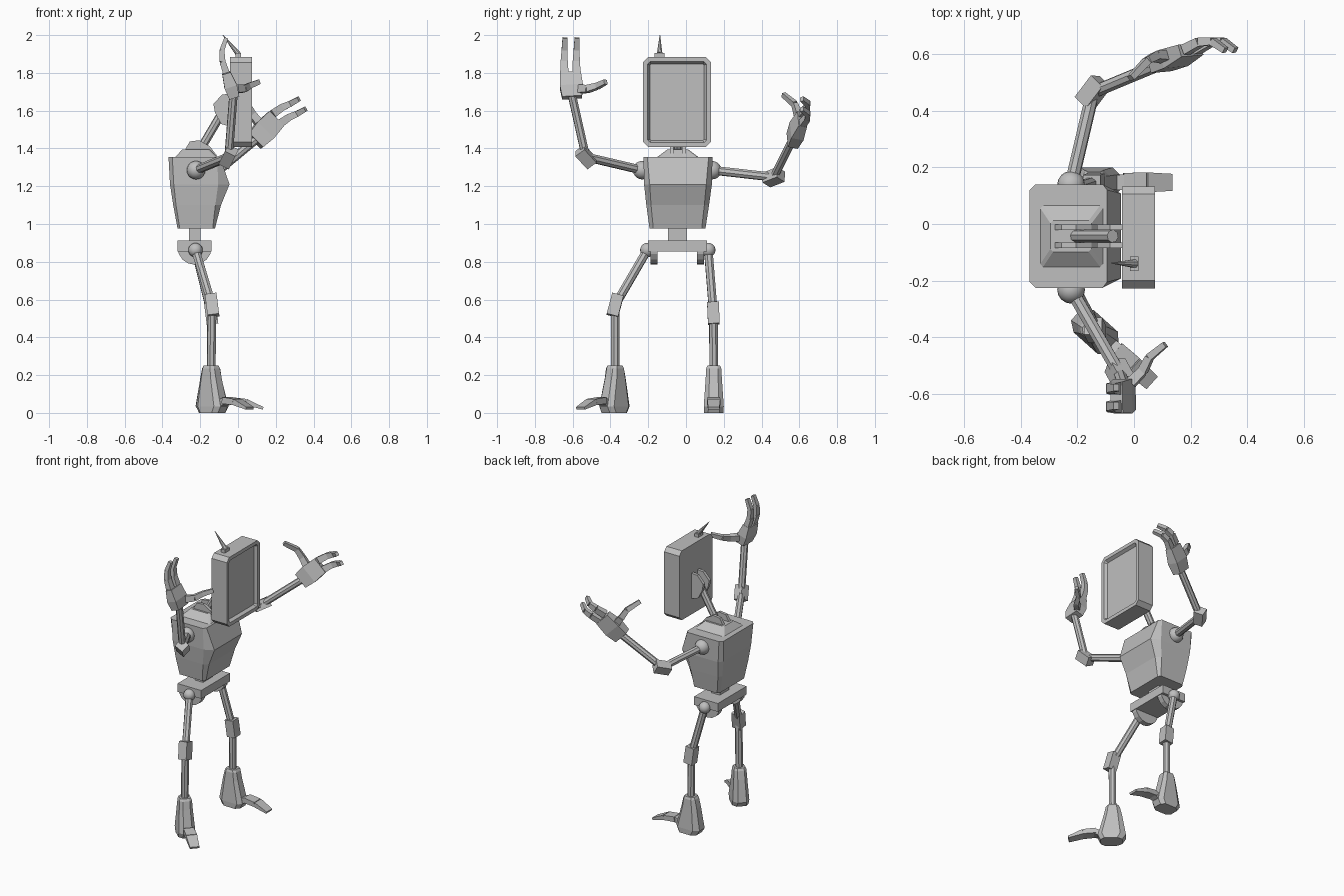
import bpy, bmesh, math
from mathutils import Vector, Matrix

if "Cube" in bpy.data.objects:
    bpy.data.objects.remove(bpy.data.objects["Cube"])

grey = bpy.data.materials.new("plain grey")
grey.diffuse_color = (0.52, 0.52, 0.52, 1)
grey.use_nodes = True
grey.node_tree.nodes["Principled BSDF"].inputs["Base Color"].default_value = grey.diffuse_color
YC = -0.043                      # the body's mid plane


def finish(name, bm, smooth=False):
    bmesh.ops.recalc_face_normals(bm, faces=bm.faces)
    for f in bm.faces:
        f.smooth = smooth
    me = bpy.data.meshes.new(name)
    bm.to_mesh(me)
    bm.free()
    me.materials.append(grey)
    ob = bpy.data.objects.new(name, me)
    bpy.context.collection.objects.link(ob)
    return ob


def skin(name, rings, mat=None):
    """Join equal-length rings of points into a closed solid."""
    bm = bmesh.new()
    vs = [[bm.verts.new(p) for p in r] for r in rings]
    n = len(vs[0])
    bm.faces.new(vs[0])
    bm.faces.new(vs[-1])
    for a, b in zip(vs, vs[1:]):
        for i in range(n):
            j = (i + 1) % n
            bm.faces.new((a[i], a[j], b[j], b[i]))
    if mat:
        bm.transform(mat)
    return finish(name, bm)


def section(z, x0, x1, y0, y1, back, front, cy):
    """Rectangle with cut corners at height z."""
    return [(x0 + back, y0, z), (x1 - front, y0, z), (x1, y0 + cy, z), (x1, y1 - cy, z),
            (x1 - front, y1, z), (x0 + back, y1, z), (x0, y1 - cy, z), (x0, y0 + cy, z)]


def box(name, x0, x1, y0, y1, z0, z1):
    return skin(name, [[(x0, y0, z), (x1, y0, z), (x1, y1, z), (x0, y1, z)] for z in (z0, z1)])


def plate(name, profile, y0, y1):
    """Side profile in x and z, given a thickness in y."""
    return skin(name, [[(x, y, z) for x, z in profile] for y in (y0, y1)])


def frame(p, q, across):
    d = (q - p).normalized()
    a = (across - d * across.dot(d)).normalized()
    return a, d.cross(a)


def bar(name, p, q, w0, w1, t0, t1, across, mat=None):
    """Tapered four-sided bar from p to q."""
    p, q = Vector(p), Vector(q)
    a, b = frame(p, q, Vector(across))
    ring = lambda c, w, t: [c + a * (w * s / 2) + b * (t * u / 2)
                            for s, u in ((-1, -1), (1, -1), (1, 1), (-1, 1))]
    return skin(name, [ring(p, w0, t0), ring(q, w1, t1)], mat)


def rod(name, p, q, r0, r1=None, n=8):
    p, q = Vector(p), Vector(q)
    a, b = frame(p, q, Vector((0.3, 1, 0.2)))
    ring = lambda c, r: [c + (a * math.cos(math.tau * i / n) + b * math.sin(math.tau * i / n)) * r
                         for i in range(n)]
    return skin(name, [ring(p, r0), ring(q, r0 if r1 is None else r1)])


def ball(name, c, r):
    bm = bmesh.new()
    bmesh.ops.create_uvsphere(bm, u_segments=16, v_segments=10, radius=r,
                              matrix=Matrix.Translation(c))
    return finish(name, bm, True)


def joint(name, a, c, b, length, size, across):
    """Block at c, aimed midway between the two limb directions."""
    a, c, b = Vector(a), Vector(c), Vector(b)
    d = ((c - a).normalized() + (b - c).normalized()).normalized() * length / 2
    return bar(name, c - d, c + d, size, size, size, size, across)


def chain(name, pts, width, thick, across, mat=None):
    """Tapering jointed finger or toe."""
    n = len(pts) - 1
    for i in range(n):
        k0, k1 = 1 - 0.42 * i / n, 1 - 0.42 * (i + 1) / n
        bar(f"{name}_{i + 1}", pts[i], pts[i + 1], width * k0, width * k1,
            thick * k0, thick * k1, across, mat)


# Torso with pointed chest
skin("torso", [
    section(0.976, -0.32, -0.122, -0.193, 0.103, 0.012, 0.012, 0.02),
    section(1.10, -0.343, -0.09, -0.21, 0.122, 0.015, 0.03, 0.025),
    section(1.21, -0.36, -0.045, -0.222, 0.137, 0.02, 0.06, 0.03),
    section(1.355, -0.368, -0.095, -0.225, 0.14, 0.02, 0.015, 0.02)])
skin("collar", [
    section(1.35, -0.335, -0.105, YC - 0.115, YC + 0.115, 0.01, 0.01, 0.01),
    section(1.395, -0.295, -0.15, YC - 0.055, YC + 0.055, 0.01, 0.01, 0.01)])
box("waist", -0.26, -0.198, -0.096, 0.004, 0.89, 0.99)

# Neck with paired brackets at each end
collar_arc = [(-0.30, 1.36), (-0.255, 1.437), (-0.205, 1.443), (-0.15, 1.412), (-0.11, 1.36)]
head_arc = [(-0.04, 1.69), (-0.085, 1.685), (-0.13, 1.635), (-0.122, 1.59), (-0.09, 1.53), (-0.04, 1.515)]
for s, side in ((-1, "right"), (1, "left")):
    ys = sorted((YC + s * 0.022, YC + s * 0.042))
    plate(f"collar_bracket_{side}", collar_arc, *ys)
    plate(f"head_bracket_{side}", head_arc, *ys)
rod("neck", (-0.205, YC, 1.385), (-0.075, YC, 1.605), 0.023)

# Screen-shaped head with recessed front
y0, y1, z0, z1, c = -0.227, 0.132, 1.407, 1.883, 0.027
outline = [(y0 + c, z0), (y1 - c, z0), (y1, z0 + c), (y1, z1 - c),
           (y1 - c, z1), (y0 + c, z1), (y0, z1 - c), (y0, z0 + c)]
head = skin("head", [[(x, y, z) for y, z in outline] for x in (-0.042, 0.074)])
bm = bmesh.new()
bm.from_mesh(head.data)
face = [max(bm.faces, key=lambda f: f.calc_center_median().x)]
bmesh.ops.inset_region(bm, faces=face, thickness=0.026)
bmesh.ops.inset_region(bm, faces=face, thickness=0.013, depth=-0.02)
bm.to_mesh(head.data)
bm.free()

# Antenna
box("antenna_base", -0.014, 0.016, -0.166, -0.114, 1.875, 1.905)
rod("antenna", (0.002, -0.14, 1.90), (-0.08, -0.138, 2.0), 0.016, 0.0015)

# Pelvis: top plate over two half discs
box("pelvis_plate", -0.32, -0.14, -0.2, 0.112, 0.855, 0.912)
arc = [(-0.23 + 0.09 * math.cos(a), 0.875 + 0.09 * math.sin(a))
       for a in (math.pi + math.pi * i / 8 for i in range(9))]
for name, ya, yb in (("right", -0.187, -0.15), ("left", 0.057, 0.094)):
    plate(f"pelvis_cheek_{name}", arc, ya, yb)

# Legs and feet
legs = [("right", (-0.225, -0.205, 0.862), (-0.137, -0.375, 0.57), (-0.142, -0.375, 0.23), -42),
        ("left", (-0.225, 0.118, 0.862), (-0.142, 0.145, 0.528), (-0.142, 0.147, 0.23), 0)]
for side, hip, knee, ankle, turn in legs:
    ball(f"{side}_hip", hip, 0.038)
    rod(f"{side}_thigh", hip, knee, 0.024)
    joint(f"{side}_knee", hip, knee, ankle, 0.115, 0.062, (0, 1, 0))
    rod(f"{side}_shin", knee, ankle, 0.024)
    m = Matrix.Translation((ankle[0], ankle[1], 0)) @ Matrix.Rotation(math.radians(turn), 4, 'Z')
    skin(f"{side}_foot", [
        section(0.0, -0.06, 0.075, -0.052, 0.052, 0.03, 0.025, 0.022),
        section(0.035, -0.083, 0.092, -0.053, 0.053, 0.035, 0.025, 0.025),
        section(0.18, -0.058, 0.055, -0.043, 0.043, 0.025, 0.02, 0.02),
        section(0.235, -0.045, 0.043, -0.04, 0.04, 0.02, 0.015, 0.018),
        section(0.25, -0.036, 0.034, -0.034, 0.034, 0.015, 0.012, 0.015)], m)
    bar(f"{side}_toe_root", (0.06, 0, 0.045), (0.115, 0, 0.066), 0.05, 0.055, 0.035, 0.035, (0, 1, 0), m)
    bar(f"{side}_toe_middle", (0.105, 0, 0.066), (0.185, 0, 0.058), 0.066, 0.07, 0.035, 0.032, (0, 1, 0), m)
    bar(f"{side}_toe_tip", (0.185, 0, 0.058), (0.275, 0, 0.024), 0.07, 0.06, 0.032, 0.014, (0, 1, 0), m)

# Arms and hands: shoulder, elbow, wrist, knuckle centre, across the palm, fingers, thumb
arms = [
    ("right", (-0.222, -0.232, 1.285), (-0.05, -0.53, 1.355), (-0.02, -0.603, 1.67),
     (-0.062, -0.612, 1.80), (0, 1, 0),
     [(-0.062, -0.612, 1.80), (-0.082, -0.613, 1.86), (-0.085, -0.611, 1.92), (-0.062, -0.609, 1.985)],
     [(-0.01, -0.56, 1.715), (0.03, -0.52, 1.715), (0.055, -0.47, 1.73), (0.11, -0.425, 1.752)]),
    ("left", (-0.222, 0.138, 1.285), (-0.145, 0.465, 1.248), (0.09, 0.562, 1.44),
     (0.2, 0.615, 1.555), (-0.55, 0, 0.83),
     [(0.2, 0.615, 1.555), (0.25, 0.642, 1.59), (0.295, 0.645, 1.61), (0.34, 0.613, 1.635)],
     [(0.11, 0.59, 1.535), (0.075, 0.592, 1.58), (0.045, 0.575, 1.635), (-0.012, 0.515, 1.685)])]
for side, shoulder, elbow, wrist, knuckle, across, finger, thumb in arms:
    ball(f"{side}_shoulder", shoulder, 0.049)
    rod(f"{side}_upper_arm", shoulder, elbow, 0.024)
    joint(f"{side}_elbow", shoulder, elbow, wrist, 0.1, 0.062, across)
    w, k, a = Vector(wrist), Vector(knuckle), Vector(across).normalized()
    rod(f"{side}_forearm", elbow, w + (k - w) * 0.1, 0.023)
    mid = w.lerp(k, 0.45)
    bar(f"{side}_palm_heel", w, mid, 0.105, 0.122, 0.055, 0.068, across)
    bar(f"{side}_palm", mid, k, 0.122, 0.11, 0.068, 0.045, across)
    for i, s in enumerate((-1, 1)):
        chain(f"{side}_finger_{i + 1}", [Vector(p) + a * (0.032 * s) for p in finger], 0.044, 0.036, across)
    chain(f"{side}_thumb", thumb, 0.044, 0.036, Vector(knuckle) - Vector(wrist))
